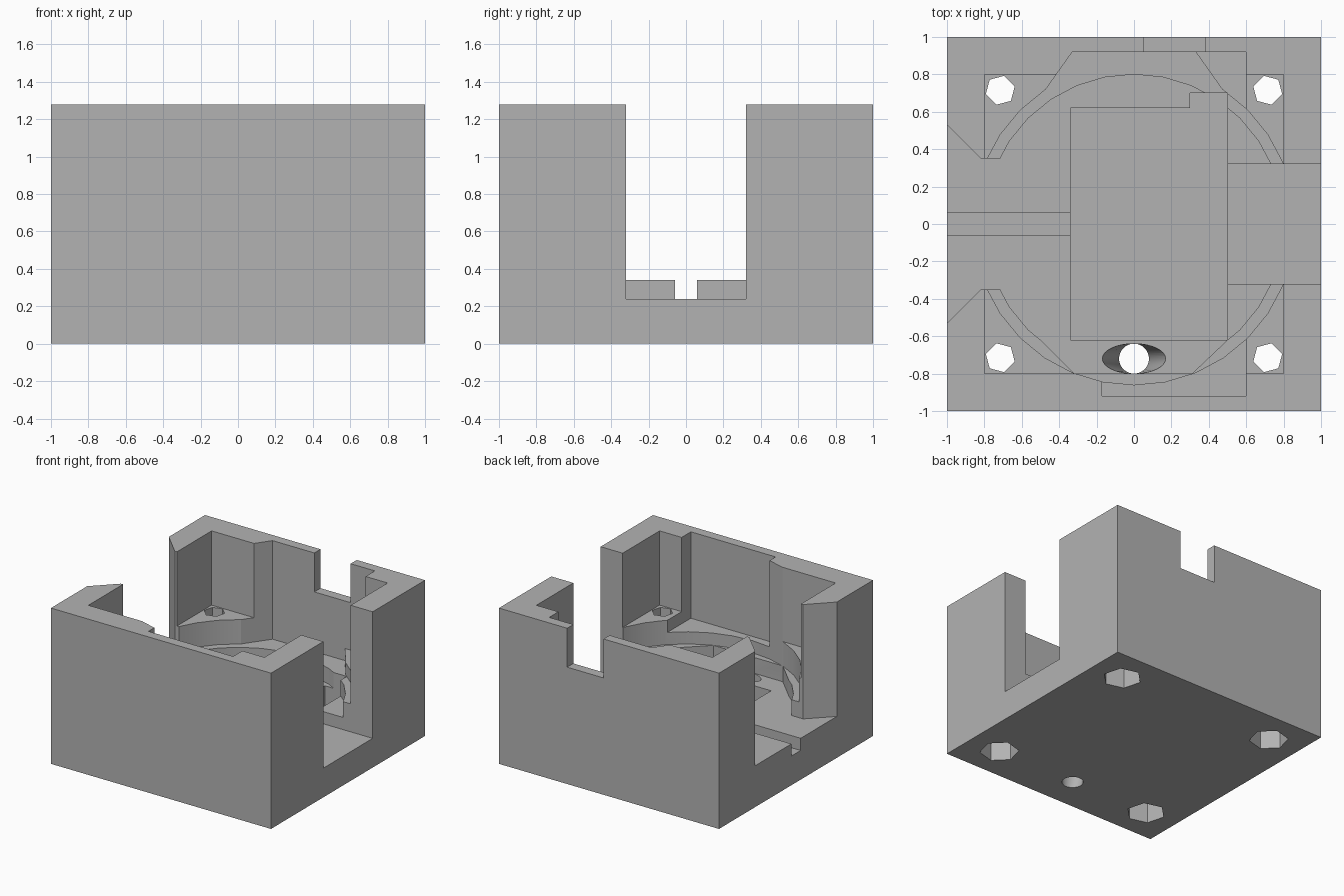
import bpy
import bmesh
from math import cos, sin, tau, radians

old = bpy.data.objects.get("Cube")
if old:
    bpy.data.objects.remove(old, do_unlink=True)

HEIGHT, ABOVE = 1.28, 1.5
FLOOR, SLOT, RING, RECESS, LEDGE = 0.34, 0.24, 0.47, 0.57, 0.67

grey = bpy.data.materials.new("plain grey")
grey.use_nodes = True
grey.diffuse_color = (0.45, 0.45, 0.45, 1)
grey.node_tree.nodes["Principled BSDF"].inputs["Base Color"].default_value = grey.diffuse_color


def loft(name, lower, upper, z0, z1):
    """Closed solid between two outlines with equal point counts."""
    bm = bmesh.new()
    a = [bm.verts.new((x, y, z0)) for x, y in lower]
    b = [bm.verts.new((x, y, z1)) for x, y in upper]
    bm.faces.new(a[::-1])
    bm.faces.new(b)
    for i in range(len(a)):
        j = (i + 1) % len(a)
        bm.faces.new((a[i], a[j], b[j], b[i]))
    bmesh.ops.recalc_face_normals(bm, faces=bm.faces)
    mesh = bpy.data.meshes.new(name)
    bm.to_mesh(mesh)
    bm.free()
    obj = bpy.data.objects.new(name, mesh)
    bpy.context.collection.objects.link(obj)
    mesh.materials.append(grey)
    return obj


def rect(x0, x1, y0, y1):
    return [(x0, y0), (x1, y0), (x1, y1), (x0, y1)]


def ring(cx, cy, rx, ry, n, turn=0.0):
    return [(cx + rx * cos(turn + tau * i / n), cy + ry * sin(turn + tau * i / n)) for i in range(n)]


outline = rect(-1, 1, -1, 1)
housing = loft("housing", outline, outline, 0, HEIGHT)


def carve(lower, z0, z1=ABOVE, upper=None):
    cutter = loft("cutter", lower, upper or lower, z0, z1)
    cutter.hide_render = True
    mod = housing.modifiers.new("carve", "BOOLEAN")
    mod.operation = "DIFFERENCE"
    mod.solver = "EXACT"
    mod.object = cutter
    bpy.context.view_layer.objects.active = housing
    bpy.ops.object.modifier_apply(modifier=mod.name)
    bpy.data.objects.remove(cutter, do_unlink=True)


# Stepped main cavity: corner ledges, ring seat and round well
carve(rect(-0.8, 0.8, -0.8, 0.8), LEDGE)
carve(ring(0, 0, 0.86, 0.86, 32), RING)
carve(ring(0, 0, 0.80, 0.80, 32), FLOOR)

# Wall recesses at the front and back
carve(rect(-0.17, 0.6, -0.92, 0), RECESS)
carve(rect(0, 0.6, 0, 0.92), RECESS)
carve([(-0.5, 0.68), (0.5, 0.68), (0.33, 0.92), (-0.33, 0.92)], RING)
carve([(-0.5, -0.62), (-0.32, -0.8), (0.31, -0.8), (0.5, -0.62)], FLOOR)

# Flared opening on the right side, with a narrow groove
carve([(-1.1, -0.63), (-0.82, -0.35), (0, -0.35),
       (0, 0.35), (-0.82, 0.35), (-1.1, 0.63)], FLOOR)
carve(rect(-1.1, -0.3, -0.06, 0.06), SLOT)

# Straight slot on the left side and cable notch in the back wall
carve(rect(0.5, 1.1, -0.32, 0.32), SLOT)
carve(rect(0.05, 0.38, 0.85, 1.1), 0.96)

# Sunken floor pocket with a stepped corner
carve([(-0.34, -0.62), (0.5, -0.62), (0.5, 0.7),
       (0.3, 0.7), (0.3, 0.62), (-0.34, 0.62)], 0.14)

# Flared drain hole
carve(ring(0, -0.72, 0.08, 0.08, 32), -0.1, 0.1)
carve(ring(0, -0.72, 0.08, 0.08, 32), 0.02, FLOOR + 0.001, ring(0, -0.72, 0.17, 0.08, 32))

# Corner bolt holes with nut traps underneath
for sx in (-1, 1):
    for sy in (-1, 1):
        turn = radians(45 * sx * sy)
        carve(ring(0.715 * sx, 0.715 * sy, 0.08, 0.08, 6, turn), -0.1, 1.0)
        carve(ring(0.72 * sx, 0.72 * sy, 0.148, 0.148, 6, turn), -0.1, 0.3)

# Smooth the round walls, keep every edge crisp
bpy.ops.object.select_all(action="DESELECT")
housing.select_set(True)
bpy.context.view_layer.objects.active = housing
bpy.ops.object.shade_smooth_by_angle(angle=radians(25))
